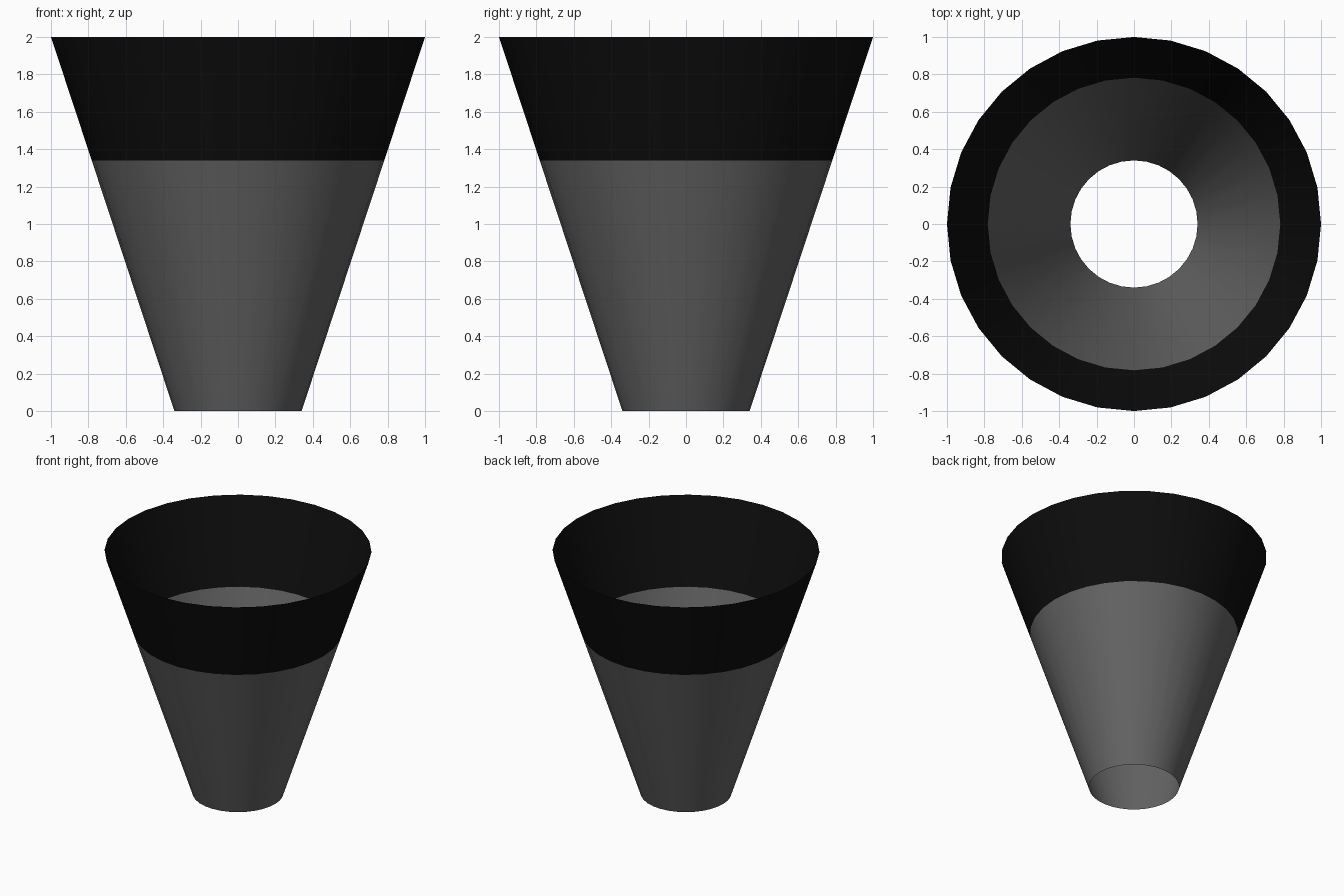
import bpy, bmesh, math

if "Cube" in bpy.data.objects:
    bpy.data.objects.remove(bpy.data.objects["Cube"])

SIDES = 32
R_BOTTOM, R_TOP, HEIGHT, Z_SPLIT = 0.34, 1.0, 2.0, 1.34


def material(name, value):
    m = bpy.data.materials.new(name)
    m.diffuse_color = (value, value, value, 1)
    m.use_nodes = True
    m.node_tree.nodes["Principled BSDF"].inputs["Base Color"].default_value = m.diffuse_color
    return m


def radius(z):
    return R_BOTTOM + (R_TOP - R_BOTTOM) * z / HEIGHT


# Open tapered tube: grey lower wall, black upper band
bm = bmesh.new()
rings = []
for z in (0, Z_SPLIT, HEIGHT):
    r = radius(z)
    rings.append([bm.verts.new((r * math.cos(2 * math.pi * i / SIDES),
                                r * math.sin(2 * math.pi * i / SIDES), z))
                  for i in range(SIDES)])
for band in range(2):
    lo, hi = rings[band], rings[band + 1]
    for i in range(SIDES):
        j = (i + 1) % SIDES
        f = bm.faces.new((lo[i], lo[j], hi[j], hi[i]))
        f.material_index = band
        f.smooth = True

mesh = bpy.data.meshes.new("tapered_shade")
bm.to_mesh(mesh)
bm.free()
mesh.materials.append(material("dark grey", 0.127))
mesh.materials.append(material("black", 0.004))
shade = bpy.data.objects.new("tapered_shade", mesh)
bpy.context.collection.objects.link(shade)
